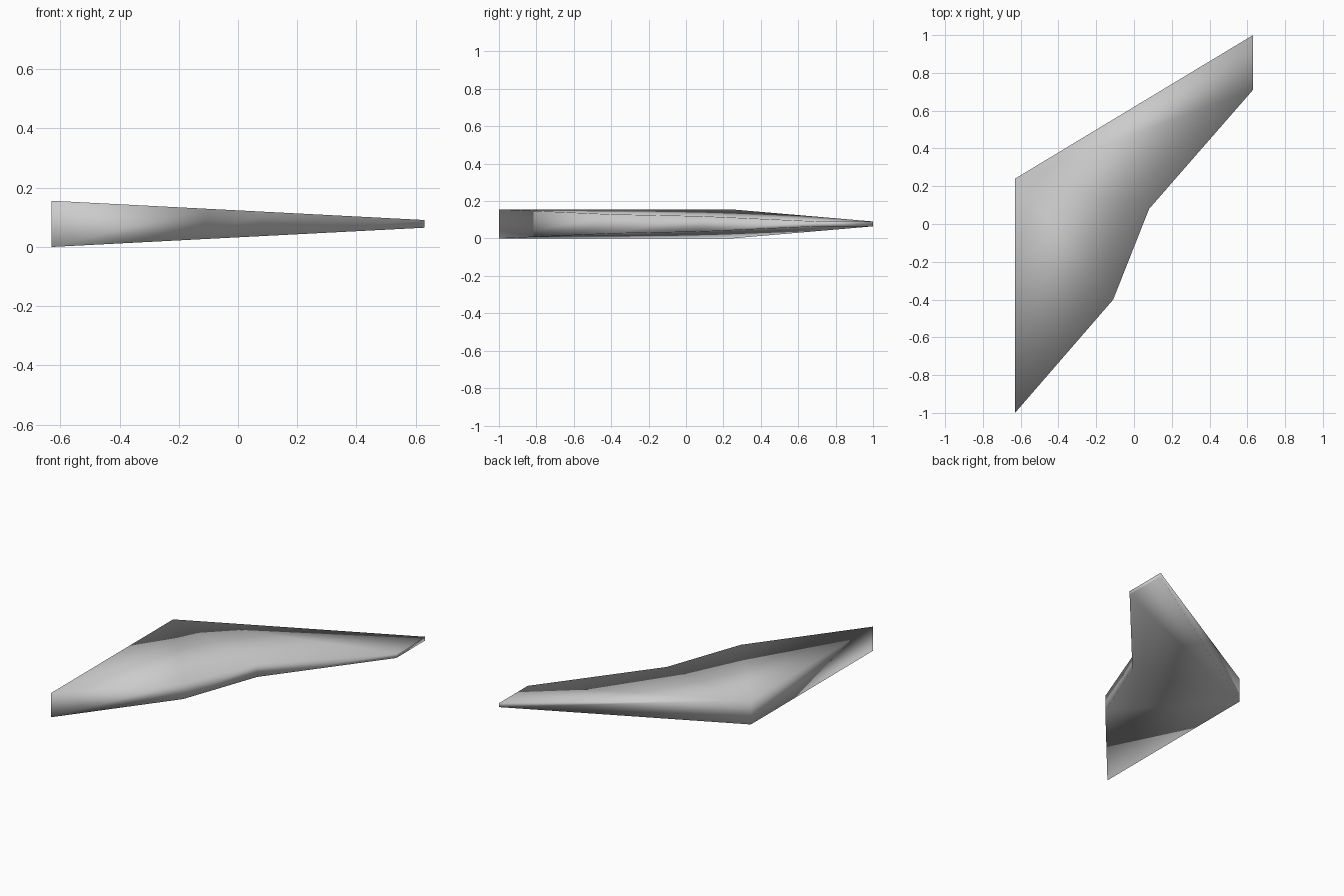
import bpy
import bmesh

cube = bpy.data.objects.get("Cube")
if cube:
    bpy.data.objects.remove(cube, do_unlink=True)

# Plan outline, counter-clockwise from the rear root corner
HALF_SPAN = 0.63
MID_Z = 0.078
outline = [(-HALF_SPAN, 0.24), (-HALF_SPAN, -1.0), (-0.11, -0.4),
           (0.08, 0.08), (HALF_SPAN, 0.71), (HALF_SPAN, 1.0)]


def half_thickness(x):
    """Thickness tapers evenly from root to tip."""
    t = (x + HALF_SPAN) / (2 * HALF_SPAN)
    return MID_Z + (0.013 - MID_Z) * t


# Wing panel: two tapering skins joined by edge walls
bm = bmesh.new()
top = [bm.verts.new((x, y, MID_Z + half_thickness(x))) for x, y in outline]
low = [bm.verts.new((x, y, MID_Z - half_thickness(x))) for x, y in outline]
count = len(outline)
for i in range(1, count - 1):
    bm.faces.new((top[0], top[i], top[i + 1]))
    bm.faces.new((low[0], low[i + 1], low[i]))
for i in range(count):
    j = (i + 1) % count
    bm.faces.new((low[i], low[j], top[j], top[i]))
for face in bm.faces:
    face.smooth = True

mesh = bpy.data.meshes.new("swept_wing")
bm.to_mesh(mesh)
bm.free()
wing = bpy.data.objects.new("swept_wing", mesh)
bpy.context.collection.objects.link(wing)

# Plain grey finish
grey = bpy.data.materials.new("light_grey")
grey.use_nodes = True
colour = (0.6, 0.6, 0.6, 1.0)
grey.diffuse_color = colour
grey.node_tree.nodes["Principled BSDF"].inputs["Base Color"].default_value = colour
mesh.materials.append(grey)
